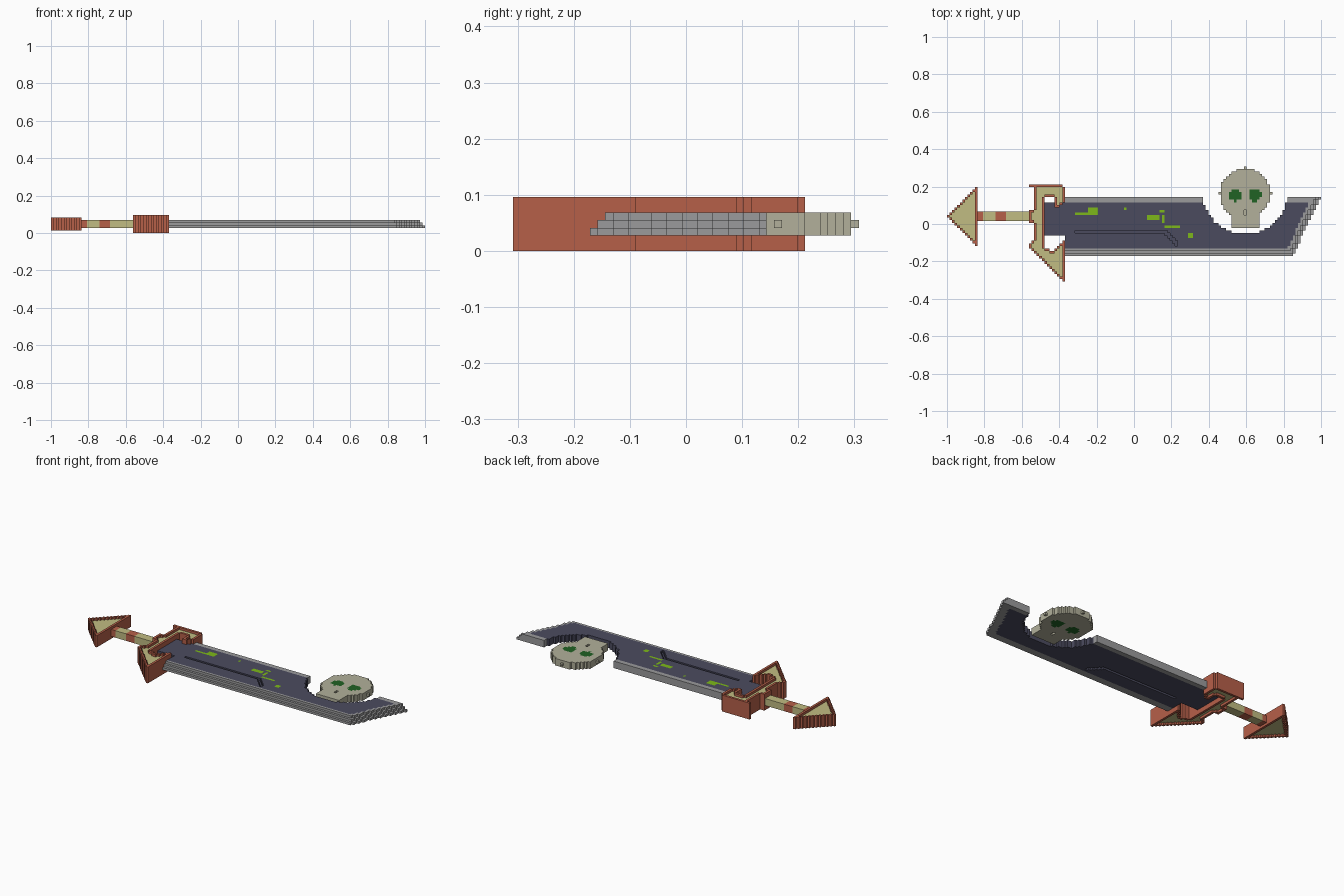
import bpy, bmesh

if "Cube" in bpy.data.objects:
    bpy.data.objects.remove(bpy.data.objects["Cube"])

U = 2 / 146            # edge length of one block
Y0 = -0.3085           # y of the lowest block row
NX, NY, NZ = 146, 45, 7


def material(name, r, g, b):
    lin = [((c / 255 + 0.055) / 1.055) ** 2.4 for c in (r, g, b)]
    m = bpy.data.materials.new(name)
    m.diffuse_color = (*lin, 1)
    m.use_nodes = True
    m.node_tree.nodes["Principled BSDF"].inputs["Base Color"].default_value = m.diffuse_color
    return m


MATS = [material("rust red", 182, 96, 73), material("khaki", 193, 188, 130),
        material("steel grey", 155, 155, 156), material("dark slate", 75, 75, 95),
        material("bone", 178, 176, 155), material("deep green", 32, 98, 36),
        material("slime green", 125, 185, 25)]
RED, KHAKI, GREY, DARK, BONE, EYE, SLIME = range(7)

DIRS = {(1, 0, 0): [(1, 0, 0), (1, 1, 0), (1, 1, 1), (1, 0, 1)],
        (-1, 0, 0): [(0, 0, 0), (0, 0, 1), (0, 1, 1), (0, 1, 0)],
        (0, 1, 0): [(0, 1, 0), (0, 1, 1), (1, 1, 1), (1, 1, 0)],
        (0, -1, 0): [(0, 0, 0), (1, 0, 0), (1, 0, 1), (0, 0, 1)],
        (0, 0, 1): [(0, 0, 1), (1, 0, 1), (1, 1, 1), (0, 1, 1)],
        (0, 0, -1): [(0, 0, 0), (0, 1, 0), (1, 1, 0), (1, 0, 0)]}


def block_part(name, rule):
    """Fill the block grid where rule(x, y, layer) gives a colour; keep the outer faces."""
    cells = {}
    for i in range(NX):
        for j in range(NY):
            for k in range(NZ):
                c = rule(-1 + (i + 0.5) * U, Y0 + (j + 0.5) * U, k)
                if c is not None:
                    cells[i, j, k] = c
    bm, verts = bmesh.new(), {}
    for (i, j, k), c in cells.items():
        for (a, b, d), quad in DIRS.items():
            if (i + a, j + b, k + d) in cells:
                continue
            corners = []
            for p, q, r in quad:
                key = (i + p, j + q, k + r)
                if key not in verts:
                    verts[key] = bm.verts.new((-1 + key[0] * U, Y0 + key[1] * U, key[2] * U))
                corners.append(verts[key])
            bm.faces.new(corners).material_index = c
    finish(name, bm)


def finish(name, bm):
    me = bpy.data.meshes.new(name)
    bm.to_mesh(me)
    bm.free()
    for m in MATS:
        me.materials.append(m)
    bpy.context.collection.objects.link(bpy.data.objects.new(name, me))


def box(name, x0, x1, y0, y1, z0, z1, mat):
    bm = bmesh.new()
    bmesh.ops.create_cube(bm, size=1)
    for v in bm.verts:
        v.co = ((x0 + x1) / 2 + v.co.x * (x1 - x0), (y0 + y1) / 2 + v.co.y * (y1 - y0),
                (z0 + z1) / 2 + v.co.z * (z1 - z0))
    for f in bm.faces:
        f.material_index = mat
    finish(name, bm)


def in_poly(x, y, pts):
    inside = False
    for (xa, ya), (xb, yb) in zip(pts, pts[1:] + pts[:1]):
        if (ya > y) != (yb > y) and x < xa + (y - ya) * (xb - xa) / (yb - ya):
            inside = not inside
    return inside


def rimmed(shape, low, high):
    """Red rim of full height around a khaki panel sunk by one block on both sides."""
    def rule(x, y, k):
        if not (low <= k <= high and shape(x, y)):
            return None
        if all(shape(x + a * U, y + b * U) for a, b in ((1, 0), (-1, 0), (0, 1), (0, -1))):
            return KHAKI if low < k < high else None
        return RED
    return rule


# Pommel: stepped triangle
block_part("pommel", rimmed(lambda x, y: -1 < x < -0.836 and abs(y - 0.041) < x + 1, 1, 5))

# Grip with red bands
for n, (a, b, c) in enumerate([(-0.836, -0.808, RED), (-0.808, -0.74, KHAKI),
                               (-0.74, -0.685, RED), (-0.685, -0.53, KHAKI)]):
    box(f"grip_section_{n + 1}", a, b, 0.016, 0.068, 2 * U, 5 * U, c)

# Guard: upright bar, upper hook and lower barb
HOOK = [(-.56, .198), (-.56, .215), (-.40, .215), (-.37, .185), (-.37, .125), (-.395, .095),
        (-.425, .095), (-.425, .15), (-.475, .15), (-.535, .198)]
BARB = [(-.565, -.118), (-.535, -.09), (-.475, -.09), (-.475, -.125), (-.44, -.15),
        (-.37, -.09), (-.37, -.31)]


def guard(x, y):
    return ((-0.535 < x < -0.475 and -0.13 < y < 0.205)
            or (-0.56 < x < -0.53 and 0.01 < y < 0.075)
            or in_poly(x, y, HOOK) or in_poly(x, y, BARB))


block_part("guard", rimmed(guard, 0, 6))

# Blade: dark body, grey spine, stepped grey cutting edge, round notch, engraved line
NOTCH_X, NOTCH_Y, NOTCH_R = 0.594, 0.176, 0.23
SPLATS = [(-.28, .05, .03, .008), (-.22, .068, .03, .015), (-.05, .085, .01, .01),
          (.10, .035, .036, .008), (.155, .07, .012, .008), (.16, .025, .008, .02),
          (.20, -.01, .04, .008), (.30, -.065, .012, .012)]


def blade(x, y, k):
    if not 2 <= k <= 4 or x < -0.48 or y > 0.144:
        return None
    if (x - NOTCH_X) ** 2 + (y - NOTCH_Y) ** 2 < NOTCH_R ** 2:
        return None
    grow = (5 - k) * U                      # lower layers reach further out
    tip = 0.94 + 0.475 * (y - 0.12)
    if x > tip + grow + 0.4 * U or y < -0.131 - grow:
        return None
    if x < -0.37 and (y < -0.065 or y > 0.117):
        return None
    if y > 0.117 or y < -0.131 or x > tip:
        return GREY
    if k != 3:
        if -0.32 < x < 0.17 and abs(y + 0.04) < U / 2:
            return None
        if 0.165 < x < 0.23 and abs(y + 0.04 + (x - 0.165)) < U * 0.8:
            return None
    if k == 4 and any(abs(x - a) < w and abs(y - b) < h for a, b, w, h in SPLATS):
        return SLIME
    return DARK


block_part("blade", blade)


# Skull: round head, jaw, small nubs, coloured eyes and a nose hole
def skull(x, y, k):
    if not 2 <= k <= 4:
        return None
    dx, dy = abs(x - 0.594), y - 0.163
    if k == 3 and ((dx < 0.008 and 0 < dy < 0.147) or (dx < 0.147 and abs(dy) < 0.008)):
        return BONE
    if dx * dx + dy * dy > 0.135 ** 2 and not (dx < 0.077 and -0.018 < y < 0.1):
        return None
    if (dx - 0.054) ** 2 + (y - 0.155) ** 2 < 0.034 ** 2:
        return EYE
    if k != 3 and dx < 0.008 and abs(y - 0.062) < 0.008:
        return None
    return BONE


block_part("skull", skull)
